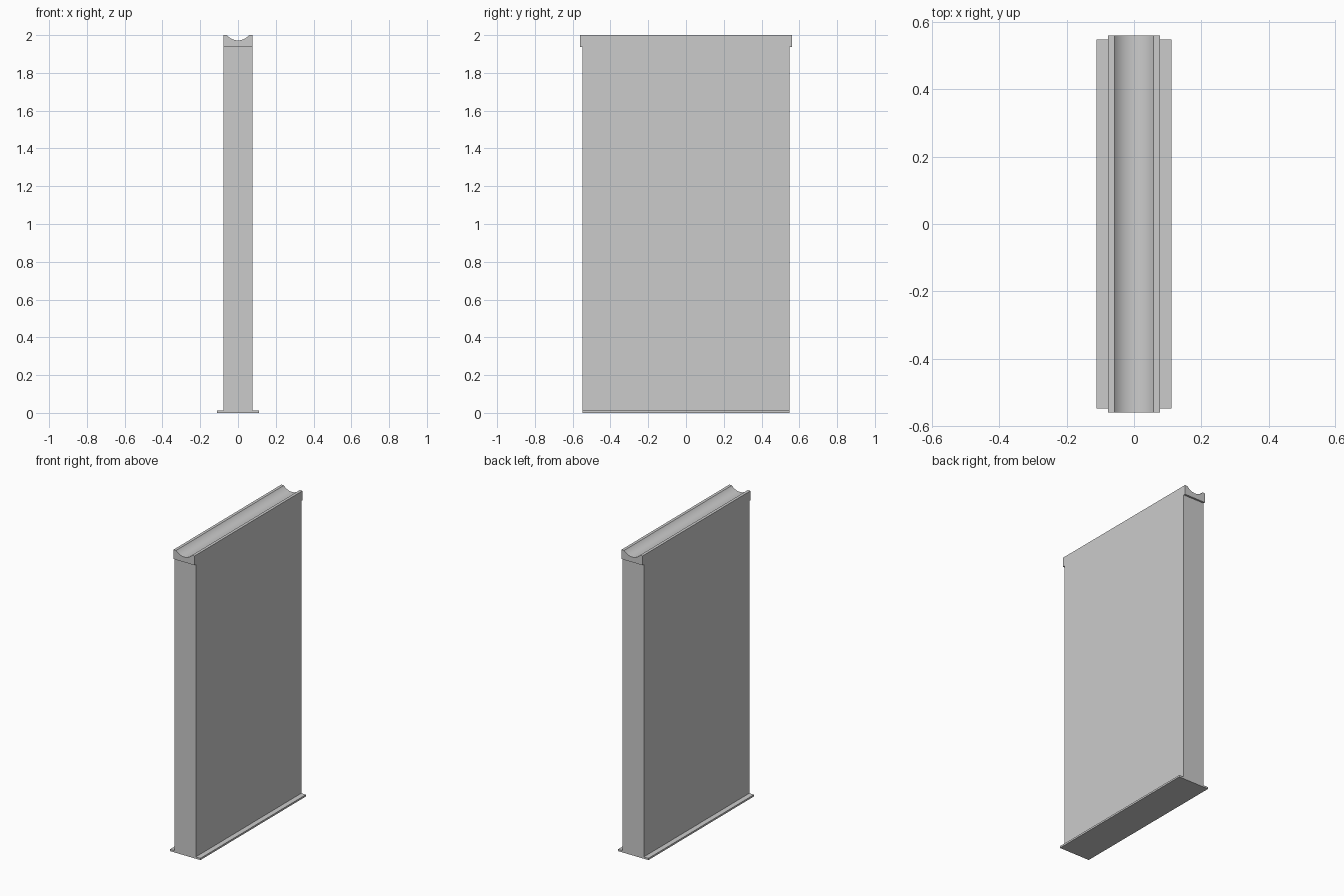
import bpy
import bmesh
import math

cube = bpy.data.objects.get("Cube")
if cube:
    bpy.data.objects.remove(cube, do_unlink=True)

grey = bpy.data.materials.new("light grey")
grey.use_nodes = True
COLOUR = (0.6, 0.6, 0.6, 1)
grey.diffuse_color = COLOUR
grey.node_tree.nodes["Principled BSDF"].inputs["Base Color"].default_value = COLOUR


def extrude_profile(name, points, half_length):
    """Extrude an x-z outline along y, centred on y = 0."""
    bm = bmesh.new()
    face = bm.faces.new([bm.verts.new((x, -half_length, z)) for x, z in points])
    result = bmesh.ops.extrude_face_region(bm, geom=[face])
    moved = [v for v in result["geom"] if isinstance(v, bmesh.types.BMVert)]
    bmesh.ops.translate(bm, verts=moved, vec=(0, 2 * half_length, 0))
    bmesh.ops.recalc_face_normals(bm, faces=bm.faces)
    mesh = bpy.data.meshes.new(name)
    bm.to_mesh(mesh)
    bm.free()
    mesh.materials.append(grey)
    obj = bpy.data.objects.new(name, mesh)
    bpy.context.collection.objects.link(obj)
    return obj


def rectangle(half_width, bottom, top):
    return [(-half_width, bottom), (half_width, bottom),
            (half_width, top), (-half_width, top)]


HALF_WIDTH, HALF_DEPTH = 0.077, 0.549
CAP_BOTTOM, TOP = 1.938, 2.0

# Thin foot plate and tall wall panel
extrude_profile("foot_plate", rectangle(0.111, 0, 0.012), HALF_DEPTH)
extrude_profile("wall_panel", rectangle(HALF_WIDTH, 0.012, CAP_BOTTOM), HALF_DEPTH)

# Cap with a shallow round groove along its top
groove_half, groove_depth, steps = 0.058, 0.028, 20
radius = (groove_half ** 2 + groove_depth ** 2) / (2 * groove_depth)
centre_z = TOP - groove_depth + radius
sweep = math.asin(groove_half / radius)
angles = [sweep * (1 - 2 * i / steps) for i in range(steps + 1)]
groove = [(radius * math.sin(a), centre_z - radius * math.cos(a)) for a in angles]
outline = rectangle(HALF_WIDTH, CAP_BOTTOM, TOP)
cap = extrude_profile("grooved_cap", outline[:3] + groove + outline[3:], 0.561)

bpy.ops.object.select_all(action="DESELECT")
cap.select_set(True)
bpy.context.view_layer.objects.active = cap
bpy.ops.object.shade_smooth_by_angle(angle=math.radians(30))
